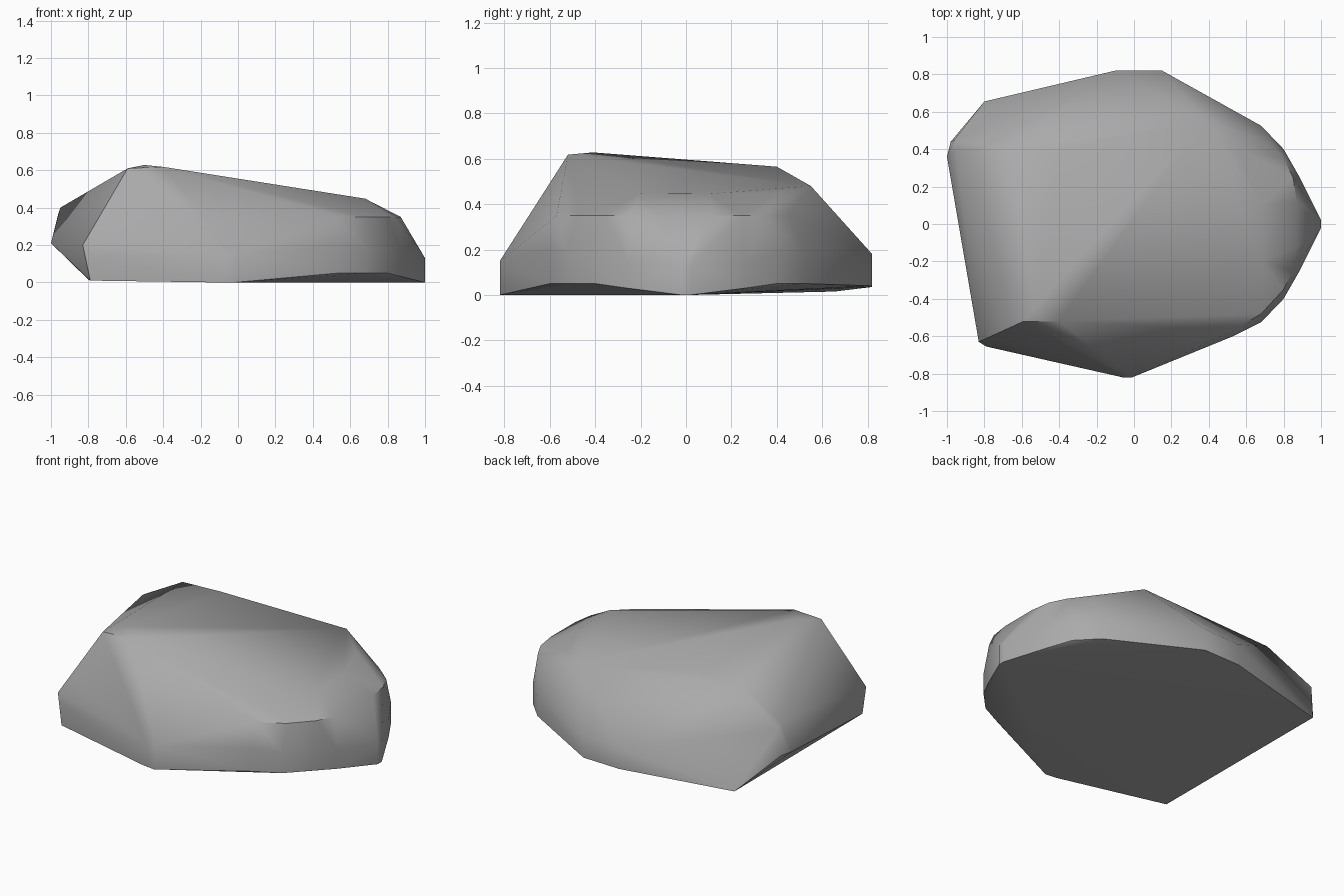
import bpy
import bmesh
import math

# Remove the default cube
default_cube = bpy.data.objects.get("Cube")
if default_cube:
    bpy.data.objects.remove(default_cube, do_unlink=True)


def make_material(name, colour):
    material = bpy.data.materials.new(name)
    material.use_nodes = True
    material.diffuse_color = colour
    shader = material.node_tree.nodes["Principled BSDF"]
    shader.inputs["Base Color"].default_value = colour
    shader.inputs["Roughness"].default_value = 0.9
    return material


def both_sides(points):
    """Repeat points on the front and back halves of the rounded nose."""
    return [(x, side * y, z) for x, y, z in points for side in (-1, 1)]


def hull_object(name, points, material):
    """Wrap the corner points in a faceted convex skin."""
    bm = bmesh.new()
    for point in points:
        bm.verts.new(point)
    result = bmesh.ops.convex_hull(bm, input=bm.verts)
    unused = {v for v in result["geom_interior"] + result["geom_unused"]
              if isinstance(v, bmesh.types.BMVert)}
    bmesh.ops.delete(bm, geom=list(unused), context="VERTS")
    bmesh.ops.dissolve_limit(bm, angle_limit=math.radians(1),
                             verts=bm.verts, edges=bm.edges)
    bmesh.ops.recalc_face_normals(bm, faces=bm.faces)
    mesh = bpy.data.meshes.new(name)
    bm.to_mesh(mesh)
    bm.free()
    mesh.materials.append(material)
    obj = bpy.data.objects.new(name, mesh)
    bpy.context.collection.objects.link(obj)
    return obj


# Rounded nose: rim of the upper slope, wall and undercut foot
nose_rim = both_sides([(0.87, 0.12, 0.35), (0.85, 0.25, 0.35), (0.8, 0.35, 0.35)])
nose_rim += [(0.68, -0.48, 0.35), (0.53, -0.57, 0.35), (0.68, 0.45, 0.35)]
nose_wall = both_sides([(1, 0.02, 0.13), (0.88, 0.26, 0.15), (0.8, 0.4, 0.18),
                        (0.68, 0.525, 0.18)])
nose_wall += [(0.53, -0.6, 0.2)]
nose_foot = both_sides([(1, 0.02, 0), (0.88, 0.26, 0.03), (0.8, 0.4, 0.05),
                        (0.68, 0.525, 0.05)])
nose_foot += [(0.53, -0.6, 0.05)]

# Sloping crown, highest at the front right
crown = [(-0.59, -0.52, 0.61), (-0.4, -0.52, 0.618), (-0.5, -0.41, 0.628),
         (-0.67, 0.4, 0.555), (-0.4, 0.4, 0.565), (0.38, 0.55, 0.48),
         (0.68, -0.2, 0.448), (0.68, 0.1, 0.445), (0.55, 0.4, 0.45)]

# Blunt corners around the body
front_corner = [(-0.06, -0.82, 0.14), (-0.01, -0.82, 0.15),
                (-0.1, -0.81, 0), (-0.02, -0.82, 0)]
right_corner = [(-0.75, -0.61, 0.3), (-0.83, -0.63, 0.2),
                (-0.79, -0.655, 0.15), (-0.79, -0.65, 0.01)]
side_corner = [(-0.95, 0.4, 0.4), (-0.96, 0.45, 0.37),
               (-1, 0.36, 0.21), (-0.98, 0.44, 0.21), (-0.8, 0.655, 0.015)]
back_corner = [(-0.1, 0.82, 0.17), (0.15, 0.82, 0.18),
               (-0.1, 0.82, 0.035), (0.15, 0.82, 0.04)]

stone = make_material("stone grey", (0.4, 0.4, 0.4, 1))
rock = hull_object("rock", nose_rim + nose_wall + nose_foot + crown + front_corner
                   + right_corner + side_corner + back_corner, stone)

# Soft shading across shallow facets, crisp at steep ones
bpy.ops.object.select_all(action="DESELECT")
rock.select_set(True)
bpy.context.view_layer.objects.active = rock
bpy.ops.object.shade_smooth_by_angle(angle=math.radians(35))
